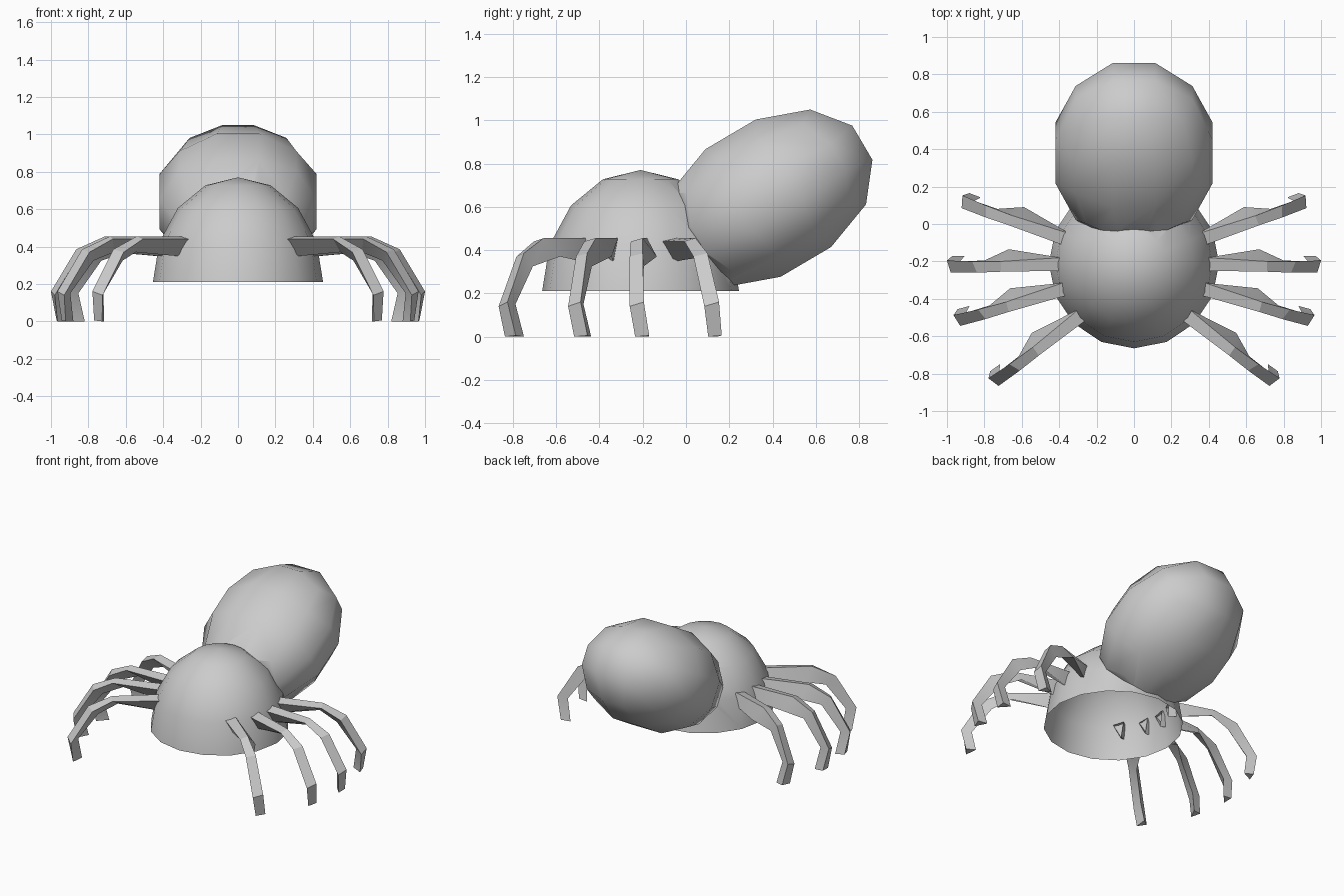
import bpy, bmesh
from math import tan, pi, radians
from mathutils import Matrix, Vector

if "Cube" in bpy.data.objects:
    bpy.data.objects.remove(bpy.data.objects["Cube"])


def make_object(name, bm):
    bmesh.ops.recalc_face_normals(bm, faces=bm.faces)
    mesh = bpy.data.meshes.new(name)
    bm.to_mesh(mesh)
    bm.free()
    obj = bpy.data.objects.new(name, mesh)
    bpy.context.collection.objects.link(obj)
    return obj


def activate(obj):
    bpy.ops.object.select_all(action='DESELECT')
    obj.select_set(True)
    bpy.context.view_layer.objects.active = obj


# Dome-shaped front body, capped for the union
bm = bmesh.new()
bmesh.ops.create_uvsphere(bm, u_segments=16, v_segments=8, radius=1)
bmesh.ops.delete(bm, geom=[v for v in bm.verts if v.co.z < -0.01], context='VERTS')
bmesh.ops.contextual_create(bm, geom=[e for e in bm.edges if e.is_boundary])
for v in bm.verts:
    v.co = Vector((v.co.x * 0.455, v.co.y * 0.455 - 0.21, v.co.z * 0.56 + 0.21))
body = make_object("body", bm)

# Tilted abdomen: rounded cube with three equal-angle divisions per face
bm = bmesh.new()
bmesh.ops.create_cube(bm, size=2)
bmesh.ops.subdivide_edges(bm, edges=bm.edges[:], cuts=2, use_grid_fill=True)
place = Matrix.Translation((0, 0.38, 0.64)) @ Matrix.Rotation(radians(30.5), 4, 'X')
for v in bm.verts:
    d = Vector([tan(c * pi / 4) for c in v.co]).normalized()
    v.co = place @ Vector((d.x * 0.449, d.y * 0.54, d.z * 0.366))
abdomen = make_object("abdomen_helper", bm)

# Merge both, then open the underside
mod = body.modifiers.new("union", 'BOOLEAN')
mod.operation = 'UNION'
mod.solver = 'EXACT'
mod.object = abdomen
activate(body)
bpy.ops.object.modifier_apply(modifier=mod.name)
bpy.data.objects.remove(abdomen, do_unlink=True)
bm = bmesh.new()
bm.from_mesh(body.data)
under = [f for f in bm.faces if all(abs(v.co.z - 0.21) < 0.002 for v in f.verts)]
bmesh.ops.delete(bm, geom=under, context='FACES')
bm.to_mesh(body.data)
bm.free()
bpy.ops.object.shade_smooth_by_angle(angle=radians(40))

# Leg: triangular sections from root to foot
SECTIONS = [
    [(.39, -.25, .44), (.39, -.18, .455), (.39, -.20, .345)],
    [(.71, -.255, .44), (.71, -.20, .455), (.67, -.135, .37)],
    [(.84, -.26, .37), (.865, -.20, .385), (.80, -.195, .325)],
    [(.98, -.26, .14), (1.0, -.195, .16), (.93, -.20, .15)],
    [(.965, -.235, 0), (.97, -.17, .005), (.905, -.17, 0)],
]
FOOT = Vector((.935, -.205, 0))


def make_leg(name, x, y, angle, side):
    bm = bmesh.new()
    turn = Matrix.Rotation(radians(angle), 3, 'Z')
    rings = []
    for section in SECTIONS:
        ring = []
        for p in section:
            q = turn @ (Vector(p) - FOOT) + Vector((x, y, 0))
            ring.append(bm.verts.new((q.x * side, q.y, q.z)))
        rings.append(ring)
    for a, b in zip(rings, rings[1:]):
        for i in range(3):
            j = (i + 1) % 3
            bm.faces.new((a[i], a[j], b[j], b[i]))
    bm.faces.new(rings[-1])
    leg = make_object(name, bm)
    activate(leg)
    bpy.ops.object.shade_smooth_by_angle(angle=radians(25))


# Four legs on each side
for label, x, y, angle in [("front", .72, -.795, -36), ("second", .90, -.48, -15),
                           ("third", .935, -.205, 0), ("rear", .86, .12, 21)]:
    make_leg(label + "_leg_right", x, y, angle, 1)
    make_leg(label + "_leg_left", x, y, angle, -1)
